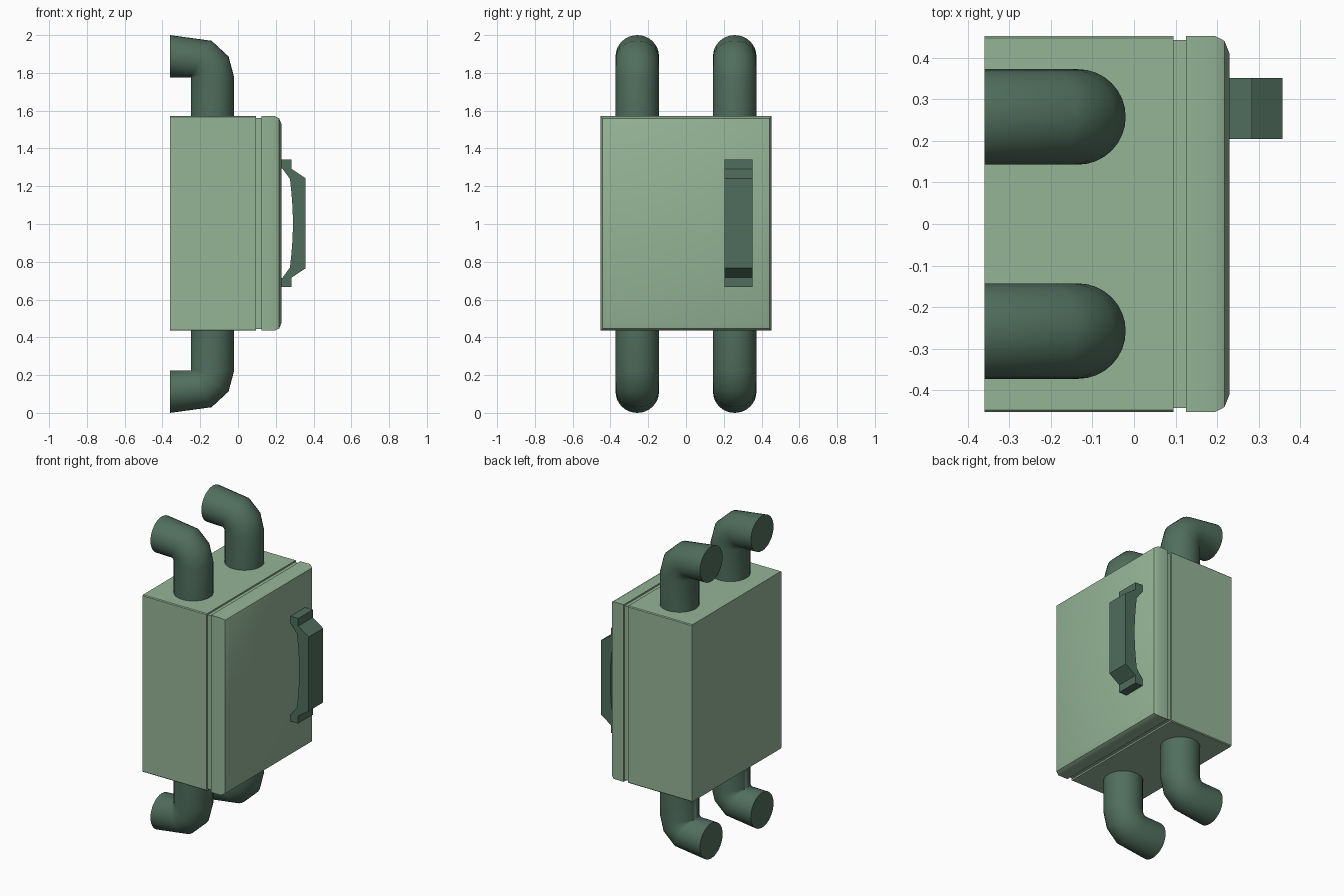
import bpy, bmesh, math

if "Cube" in bpy.data.objects:
    bpy.data.objects.remove(bpy.data.objects["Cube"])


def material(name, rgb):
    m = bpy.data.materials.new(name)
    m.diffuse_color = (*rgb, 1)
    m.use_nodes = True
    m.node_tree.nodes["Principled BSDF"].inputs["Base Color"].default_value = m.diffuse_color
    return m


LIGHT = material("light_green", (0.30, 0.46, 0.31))
DARK = material("dark_green", (0.08, 0.155, 0.11))


def loft(name, rings, mat, angle=35):
    """Skin a list of equal-length point rings and cap both ends."""
    bm = bmesh.new()
    loops = [[bm.verts.new(p) for p in ring] for ring in rings]
    n = len(loops[0])
    for a, b in zip(loops, loops[1:]):
        for i in range(n):
            j = (i + 1) % n
            bm.faces.new((a[i], a[j], b[j], b[i]))
    bm.faces.new(loops[0])
    bm.faces.new(loops[-1])
    bmesh.ops.recalc_face_normals(bm, faces=bm.faces)
    me = bpy.data.meshes.new(name)
    bm.to_mesh(me)
    bm.free()
    me.materials.append(mat)
    ob = bpy.data.objects.new(name, me)
    bpy.context.collection.objects.link(ob)
    bpy.ops.object.select_all(action='DESELECT')
    ob.select_set(True)
    bpy.context.view_layer.objects.active = ob
    bpy.ops.object.shade_smooth_by_angle(angle=math.radians(angle))
    return ob


def rect(x, inset=0.0, c=0.0):
    """Cabinet outline at x, shrunk by inset, corners optionally cut by c."""
    h, v = 0.453 - inset, 0.568 - inset
    if c == 0:
        pts = [(h, v), (-h, v), (-h, -v), (h, -v)]
    else:
        pts = [(h, v - c), (h - c, v), (c - h, v), (-h, v - c),
               (-h, c - v), (c - h, -v), (h - c, -v), (h, c - v)]
    return [(x, y, 1.003 + z) for y, z in pts]


# Cabinet: case, recessed seam, door with rounded front rim
loft("cabinet_case", [rect(-0.36, 0, 0.005), rect(0.095, 0, 0.005)], LIGHT)
loft("door_seam", [rect(0.09, 0.01), rect(0.13, 0.01)], LIGHT)
loft("cabinet_door", [rect(0.125), rect(0.195), rect(0.218, 0.012),
                      rect(0.23, 0.042)], LIGHT)

# Elbow pipes: each ring spans an inner and outer bend point (x, z above centre)
BEND = [((-0.25, 0.55), (-0.02, 0.55)),
        ((-0.25, 0.775), (-0.02, 0.775)),
        ((-0.25, 0.775), (-0.05, 0.887)),
        ((-0.25, 0.775), (-0.14, 0.97)),
        ((-0.36, 0.775), (-0.36, 1.0))]
SIDES, RADIUS = 32, 0.115


def pipe_ring(inner, outer, y, up):
    cx, cz = (inner[0] + outer[0]) / 2, (inner[1] + outer[1]) / 2
    dx, dz = (outer[0] - inner[0]) / 2, (outer[1] - inner[1]) / 2
    ring = []
    for i in range(SIDES):
        t = 2 * math.pi * i / SIDES
        c = math.cos(t)
        ring.append((cx + dx * c, y + RADIUS * math.sin(t),
                     1 + up * (cz + dz * c)))
    return ring


for up, level in ((1, "upper"), (-1, "lower")):
    for y, side in ((-0.258, "front"), (0.258, "back")):
        ob = loft(f"{level}_{side}_pipe",
                  [pipe_ring(a, b, y, up) for a, b in BEND], DARK, 50)
        # weld the shared inner corner of the elbow
        bm = bmesh.new()
        bm.from_mesh(ob.data)
        bmesh.ops.remove_doubles(bm, verts=bm.verts, dist=1e-5)
        bm.to_mesh(ob.data)
        bm.free()

# Door handle: half profile (x, z above centre) mirrored, then extruded in y
outer = [(0.225, 0.337), (0.284, 0.337), (0.284, 0.288), (0.358, 0.238)]
arch = [(0.275, 0.235), (0.283, 0.16), (0.289, 0.08), (0.291, 0.0)]
inner = [(0.225, 0.294), (0.234, 0.29)] + arch
profile = (outer + [(x, -z) for x, z in reversed(outer)]
           + [(x, -z) for x, z in inner] + [(x, z) for x, z in inner[-2::-1]])
loft("door_handle", [[(x, y, 1.004 + z) for x, z in profile]
                     for y in (0.205, 0.352)], DARK, 20)
